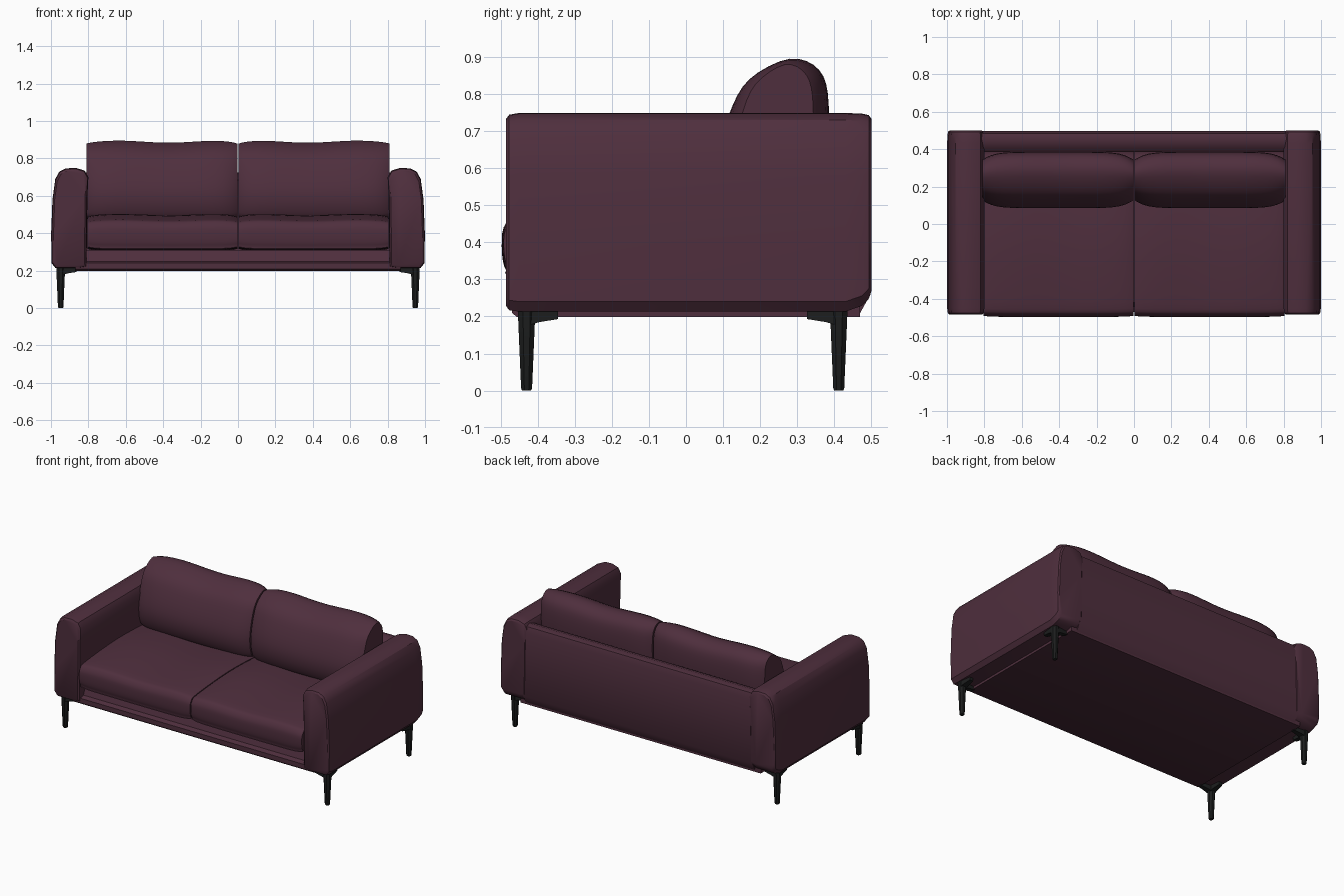
import bpy, bmesh, math
from mathutils import Vector

if "Cube" in bpy.data.objects:
    bpy.data.objects.remove(bpy.data.objects["Cube"], do_unlink=True)


def material(name, rgb, rough):
    m = bpy.data.materials.new(name)
    m.use_nodes = True
    m.diffuse_color = (*rgb, 1)
    node = m.node_tree.nodes["Principled BSDF"]
    node.inputs["Base Color"].default_value = (*rgb, 1)
    node.inputs["Roughness"].default_value = rough
    return m


PLUM = material("plum fabric", (0.078, 0.028, 0.047), 0.9)
BLACK = material("black metal", (0.012, 0.013, 0.013), 0.6)


def loft(name, rings, mat, bevel=0.0, angle=40):
    """Skin a list of closed rings, cap both ends, optionally round the edges."""
    bm = bmesh.new()
    loops = [[bm.verts.new(p) for p in ring] for ring in rings]
    for a, b in zip(loops, loops[1:]):
        for i in range(len(a)):
            j = (i + 1) % len(a)
            bm.faces.new((a[i], a[j], b[j], b[i]))
    bm.faces.new(loops[0])
    bm.faces.new(loops[-1])
    bmesh.ops.recalc_face_normals(bm, faces=bm.faces)
    if bevel:
        sharp = [e for e in bm.edges if e.calc_face_angle(0) > math.radians(50)]
        bmesh.ops.bevel(bm, geom=sharp, offset=bevel, segments=3,
                        profile=0.5, affect='EDGES', clamp_overlap=True)
    mesh = bpy.data.meshes.new(name)
    bm.to_mesh(mesh)
    bm.free()
    ob = bpy.data.objects.new(name, mesh)
    bpy.context.collection.objects.link(ob)
    mesh.materials.append(mat)
    bpy.ops.object.select_all(action='DESELECT')
    ob.select_set(True)
    bpy.context.view_layer.objects.active = ob
    bpy.ops.object.shade_smooth_by_angle(angle=math.radians(angle))
    return ob


def along_x(profile, x0, x1):
    return [[(x, y, z) for y, z in profile] for x in (x0, x1)]


def smooth_closed(points, steps=4):
    """Closed Catmull-Rom curve through a few profile points."""
    pts = [Vector(p) for p in points]
    n, out = len(pts), []
    for i in range(n):
        a, b, c, d = (pts[(i + k) % n] for k in (-1, 0, 1, 2))
        for s in range(steps):
            t = s / steps
            out.append(0.5 * (2 * b + (c - a) * t + (2 * a - 5 * b + 4 * c - d) * t ** 2
                              + (3 * b - a - 3 * c + d) * t ** 3))
    return out


def cushion(name, profile, x0, x1, side, end_scale, wave):
    """Pillow: a side profile swept across x, pinched at its two ends."""
    ring = smooth_closed(profile)
    mid = sum(ring, Vector((0, 0))) / len(ring)
    low = min(p.y for p in ring)
    high = max(p.y for p in ring)
    rings, n = [], 20
    for i in range(n + 1):
        u = 0.5 - 0.5 * math.cos(math.pi * i / n)
        e = abs(2 * u - 1)
        sy = 1 - (1 - end_scale[0]) * e ** 7
        sz = 1 - (1 - end_scale[1]) * e ** 12
        x = x0 + (x1 - x0) * u
        row = []
        for p in ring:
            h = (p.y - low) / (high - low)
            sag = wave * h * math.sin(u * 9 + 0.6) * (1 - e ** 4)
            row.append((side * x, mid.x + (p.x - mid.x) * sy,
                        mid.y + (p.y - mid.y) * sz + sag))
        rings.append(row)
    return loft(name, rings, PLUM, angle=50)


# Base frame with a sloping front rail
base = [(-0.455, 0.198), (-0.47, 0.21), (-0.47, 0.24), (-0.44, 0.25),
        (-0.42, 0.31), (0.40, 0.31), (0.47, 0.25), (0.47, 0.198)]
loft("base_frame", along_x(base, -0.87, 0.87), PLUM)

# Backrest panel with a sloping top
back = [(0.385, 0.25), (0.385, 0.685), (0.41, 0.71), (0.455, 0.725),
        (0.485, 0.715), (0.497, 0.68), (0.498, 0.26), (0.47, 0.21)]
loft("backrest", along_x(back, -0.83, 0.83), PLUM)

seat = [(-0.44, 0.315), (-0.485, 0.325), (-0.497, 0.39), (-0.485, 0.45),
        (-0.42, 0.475), (-0.10, 0.50), (0.20, 0.49), (0.36, 0.47),
        (0.37, 0.32), (0.0, 0.31)]
pillow = [(0.15, 0.475), (0.10, 0.52), (0.085, 0.62), (0.115, 0.74),
          (0.17, 0.835), (0.28, 0.89), (0.36, 0.86), (0.385, 0.77),
          (0.375, 0.60), (0.33, 0.48)]
# Arm cross-section seen from the front: straight inside, rounded top
arm = [(0.81, 0.22), (0.805, 0.60), (0.80, 0.70), (0.82, 0.735),
       (0.865, 0.749), (0.92, 0.747), (0.955, 0.73), (0.977, 0.69),
       (0.992, 0.58), (0.999, 0.40), (0.997, 0.24), (0.975, 0.213), (0.85, 0.213)]

for side, label in ((1, "left"), (-1, "right")):
    # Arm, its end faces slightly tucked in and the back corner more rounded
    rings = []
    for y, k, lift in ((-0.485, 0.87, 0.015), (-0.477, 0.96, 0.004), (-0.45, 1, 0),
                       (0.43, 1, 0), (0.475, 0.985, 0.016), (0.493, 0.95, 0.035),
                       (0.50, 0.87, 0.055)):
        rings.append([(side * (0.9 + (x - 0.9) * k), y,
                       z + lift if z < 0.3 else z - (1 - k) * 0.12 * (z > 0.65))
                      for x, z in arm])
    loft(label + "_arm", rings, PLUM, angle=35)

    cushion(label + "_seat_cushion", seat, 0.003, 0.805, side, (0.985, 0.88), 0.004)
    cushion(label + "_back_cushion", pillow, 0.004, 0.81, side, (0.72, 0.95), 0.006)

    # Tapered legs with corner brackets under the frame
    for y, inward, place in ((-0.43, 1, "front"), (0.412, -1, "back")):
        rings = []
        for z, r, shift in ((0.0, 0.013, 0), (0.006, 0.016, 0),
                            (0.18, 0.024, 0), (0.225, 0.026, 0)):
            rings.append([(side * (0.948 - shift) + r * math.cos(a), y + r * math.sin(a), z)
                          for a in (math.tau * (i + 0.5) / 8 for i in range(8))])
        loft(f"{label}_{place}_leg", rings, BLACK)
        for axis in ("side", "cross"):
            rings = []
            for d, bottom, w in ((0.0, 0.175, 0.02), (0.035, 0.185, 0.018), (0.085, 0.193, 0.012)):
                ring = []
                for o, z in ((-w, bottom), (w, bottom), (w, 0.225), (-w, 0.225)):
                    if axis == "side":
                        ring.append((side * 0.948 + o, y + inward * d, z))
                    else:
                        ring.append((side * (0.948 - d), y + o, z))
                rings.append(ring)
            loft(f"{label}_{place}_{axis}_bracket", rings, BLACK)
